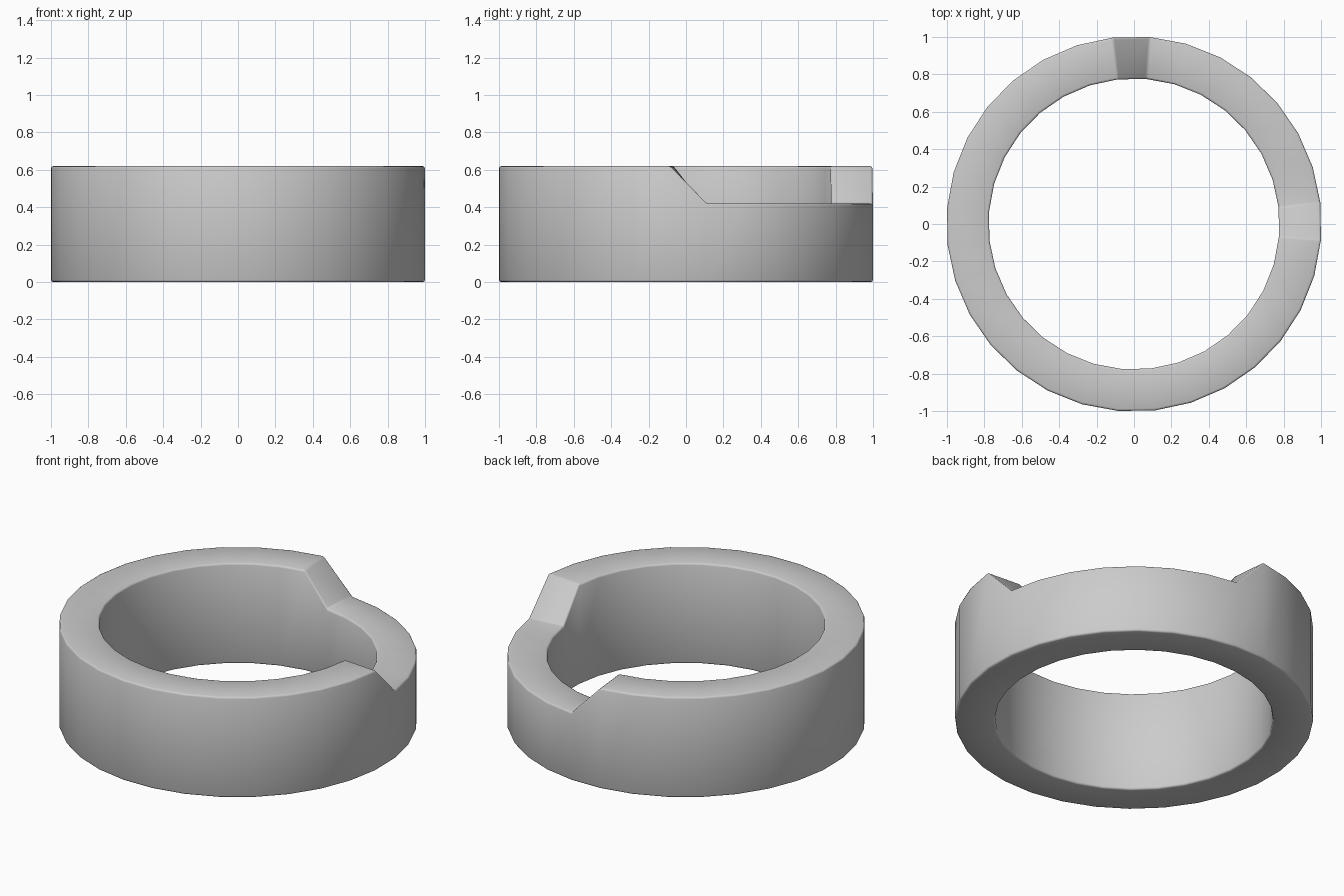
import bpy, bmesh, math

if "Cube" in bpy.data.objects:
    bpy.data.objects.remove(bpy.data.objects["Cube"])

SIDES = 32
R_OUT, R_IN = 1.003, 0.778
HIGH, LOW = 0.62, 0.42
TWIST = math.radians(0.8)

bm = bmesh.new()
# One rectangular cross-section per station; the top drops over one quadrant
sections = []
for i in range(SIDES):
    a = 2 * math.pi * (i + 0.5) / SIDES + TWIST
    top = LOW if i < SIDES // 4 else HIGH
    c, s = math.cos(a), math.sin(a)
    sections.append([bm.verts.new((r * c, r * s, z)) for r, z in
                     ((R_OUT, 0), (R_OUT, top), (R_IN, top), (R_IN, 0))])

# Bridge neighbouring sections; the height changes become the two ramps
for i in range(SIDES):
    p, q = sections[i], sections[(i + 1) % SIDES]
    for k in range(4):
        n = (k + 1) % 4
        bm.faces.new((p[k], q[k], q[n], p[n]))
bmesh.ops.recalc_face_normals(bm, faces=bm.faces)

mesh = bpy.data.meshes.new("stepped_ring")
bm.to_mesh(mesh)
bm.free()
ring = bpy.data.objects.new("stepped_ring", mesh)
bpy.context.collection.objects.link(ring)
for f in mesh.polygons:
    f.use_smooth = True

# Small softened edges
bevel = ring.modifiers.new("edge_bevel", 'BEVEL')
bevel.width = 0.011
bevel.segments = 2
bevel.limit_method = 'ANGLE'
bevel.angle_limit = math.radians(30)
